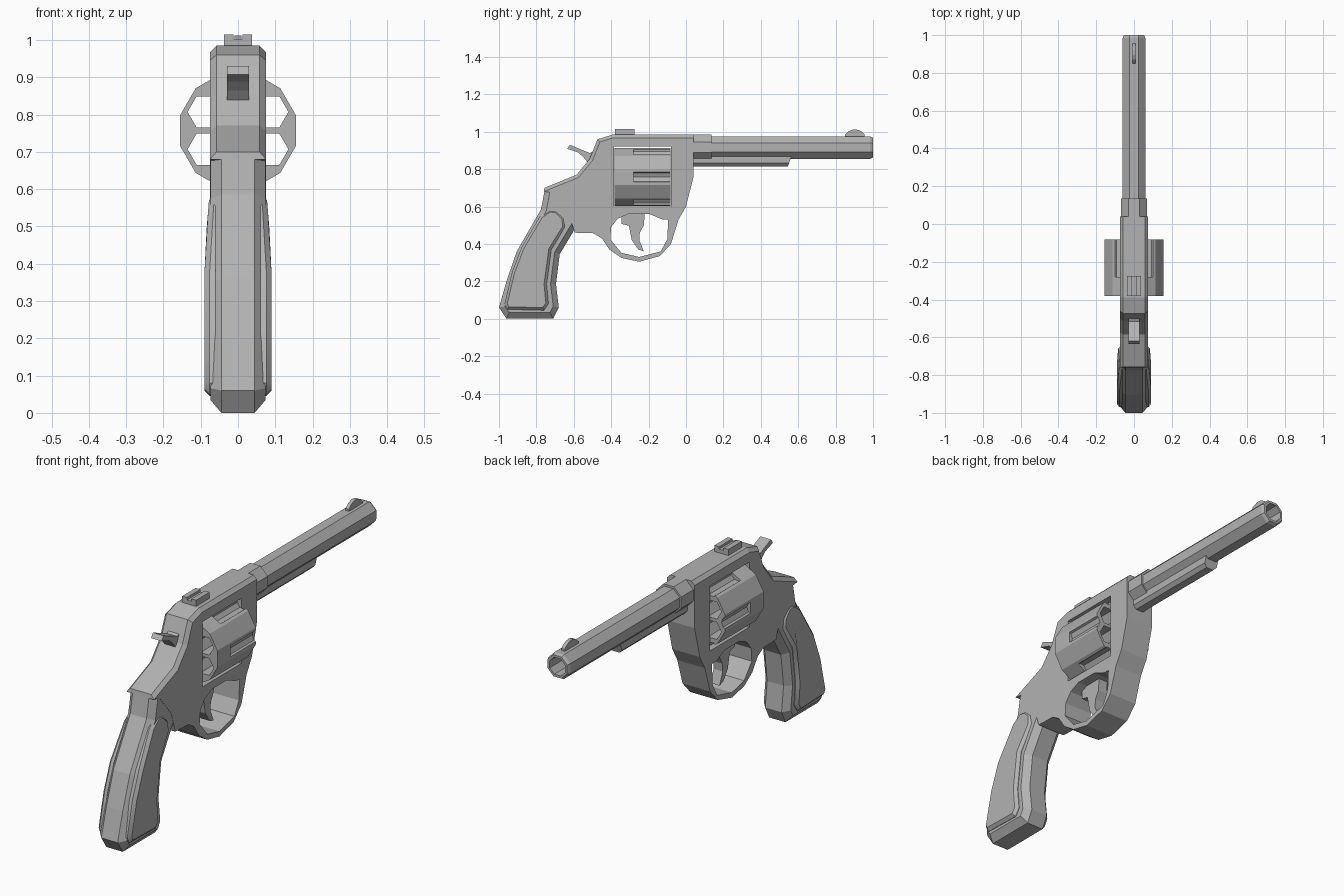
import bpy, bmesh, math
from mathutils import Matrix

old = bpy.data.objects.get("Cube")
if old:
    bpy.data.objects.remove(old, do_unlink=True)

GREY = (0.45, 0.45, 0.45, 1)
steel = bpy.data.materials.new("steel_grey")
steel.use_nodes = True
steel.diffuse_color = GREY
steel.node_tree.nodes["Principled BSDF"].inputs["Base Color"].default_value = GREY


def finish(bm, name):
    bmesh.ops.recalc_face_normals(bm, faces=bm.faces)
    mesh = bpy.data.meshes.new(name)
    bm.to_mesh(mesh)
    bm.free()
    mesh.materials.append(steel)
    obj = bpy.data.objects.new(name, mesh)
    bpy.context.collection.objects.link(obj)
    return obj


def prism(name, profile, x0, x1, chamfer=0, edges=(), sides=(0, 1)):
    """Extrude a (y, z) outline from x0 to x1; chamfer the chosen outline edges."""
    bm = bmesh.new()
    rings = [[bm.verts.new((x, y, z)) for y, z in profile] for x in (x0, x1)]
    n = len(profile)
    for ring in rings:
        bm.faces.new(ring)
    for i in range(n):
        j = (i + 1) % n
        bm.faces.new((rings[0][i], rings[0][j], rings[1][j], rings[1][i]))
    bmesh.ops.recalc_face_normals(bm, faces=bm.faces)
    if chamfer:
        picked = [bm.edges.get((rings[s][i], rings[s][(i + 1) % n])) for s in sides for i in edges]
        bmesh.ops.bevel(bm, geom=picked, offset=chamfer, offset_type='OFFSET',
                        segments=1, affect='EDGES', clamp_overlap=True)
    return finish(bm, name)


def box(name, x0, x1, y0, y1, z0, z1):
    return prism(name, [(y0, z0), (y1, z0), (y1, z1), (y0, z1)], x0, x1)


def turned(name, rings, sides, x=0, z=0, turn=0.5):
    """Faceted round part along y from (y, apothem) rings."""
    bm = bmesh.new()
    loops = []
    for y, apothem in rings:
        r = apothem / math.cos(math.pi / sides)
        angles = [math.tau * (k + turn) / sides for k in range(sides)]
        loops.append([bm.verts.new((x + r * math.cos(a), y, z + r * math.sin(a))) for a in angles])
    for a, b in zip(loops, loops[1:]):
        for k in range(sides):
            m = (k + 1) % sides
            bm.faces.new((a[k], a[m], b[m], b[k]))
    bm.faces.new(loops[0])
    bm.faces.new(loops[-1])
    return finish(bm, name)


def cut(obj, cutter):
    mod = obj.modifiers.new("cut", 'BOOLEAN')
    mod.operation = 'DIFFERENCE'
    mod.solver = 'EXACT'
    mod.object = cutter
    bpy.context.view_layer.objects.active = obj
    bpy.ops.object.modifier_apply(modifier=mod.name)
    bpy.data.objects.remove(cutter, do_unlink=True)


# Frame with trigger guard, chamfered along the back and top
frame_outline = [
    (-.757, .70), (-.585, .77), (-.515, .855), (-.473, .96), (-.39, .985), (.04, .985),
    (.04, .757), (.01, .64), (0, .60), (-.04, .53), (-.08, .40), (-.14, .335), (-.25, .305),
    (-.345, .325), (-.41, .37), (-.45, .43), (-.495, .457), (-.595, .46), (-.625, .56),
    (-.72, .675), (-.76, .68)]
frame = prism("frame", frame_outline, -.075, .075, .03, range(5))
cut(frame, box("window_cutter", -.2, .2, -.385, -.08, .6, .92))
guard_hole = [
    (-.365, .535), (-.31, .56), (-.195, .56), (-.125, .53), (-.095, .53), (-.10, .425),
    (-.135, .36), (-.25, .33), (-.345, .352), (-.405, .425), (-.40, .49)]
cut(frame, prism("guard_cutter", guard_hole, -.2, .2))

# Revolving drum: open chambers, with short flutes between them at the front
AXIS_Z = .757
drum = turned("drum", [(-.382, .155), (-.082, .155)], 12, z=AXIS_Z)
for k in range(6):
    a = math.radians(30 + 60 * k)
    cut(drum, turned("chamber_cutter", [(-.5, .042), (.1, .042)], 6,
                     .1 * math.cos(a), AXIS_Z + .1 * math.sin(a), 0))
    a = math.radians(60 * k)
    cut(drum, turned("flute_cutter", [(-.28, .03), (.1, .03)], 8,
                     .168 * math.cos(a), AXIS_Z + .168 * math.sin(a), a * 8 / math.tau))

# Barrel with open bore, collar and ejector housing
turned("barrel", [(.03, .06), (.985, .06), (1, .053), (1, .042), (.88, .042)], 8, z=.915)
turned("barrel_collar", [(.03, .068), (.135, .068)], 8, z=.917)
bm = bmesh.new()
section = [(-.036, .88), (-.036, .832), (-.02, .815), (.02, .815), (.036, .832), (.036, .88)]
back = [bm.verts.new((x, .03, z)) for x, z in section]
tip = [bm.verts.new((x, .545 + (z - .815) * .33, z)) for x, z in section]
bm.faces.new(back)
bm.faces.new(tip)
for i in range(len(section)):
    j = (i + 1) % len(section)
    bm.faces.new((back[i], back[j], tip[j], tip[i]))
finish(bm, "ejector_housing")

# Sights
prism("front_sight", [(.85, .965), (.85, .985), (.87, 1.003), (.895, 1.012), (.92, 1.01),
                      (.945, .997), (.955, .985), (.955, .965)], -.009, .009)
box("rear_sight_base", -.038, .038, -.38, -.275, .98, 1.003)
for side, tag in ((1, "left"), (-1, "right")):
    a, b = sorted((side * .012, side * .038))
    box("rear_sight_rail_" + tag, a, b, -.38, -.275, 1.0, 1.015)

# Hammer and trigger
prism("hammer", [(-.635, .908), (-.62, .93), (-.545, .898), (-.515, .886), (-.47, .905),
                 (-.47, .80), (-.53, .80), (-.525, .835), (-.55, .865), (-.575, .888)], -.029, .029)
prism("trigger", [(-.345, .58), (-.345, .507), (-.305, .497), (-.29, .42), (-.255, .37),
                  (-.225, .36), (-.25, .42), (-.247, .46), (-.225, .50), (-.22, .58)], -.025, .025)

# Grip core, chamfered everywhere but its top
grip_outline = [
    (-.755, .69), (-.775, .585), (-.905, .36), (-.96, .20), (-1, .06), (-.96, .005), (-.71, .005),
    (-.68, .06), (-.695, .185), (-.675, .345), (-.60, .47), (-.61, .57), (-.69, .69)]
grip = prism("grip", grip_outline, -.0735, .0735, .029, range(10))
low = min(v.co.z for v in grip.data.vertices)
for v in grip.data.vertices:
    if v.co.z < .02:
        v.co.z -= low

# Raised grip panels, thinning toward the top
panel_outline = [
    (-.78, .55), (-.88, .38), (-.93, .25), (-.97, .08), (-.955, .05), (-.76, .045), (-.735, .08),
    (-.745, .185), (-.72, .37), (-.645, .49), (-.65, .54), (-.69, .58), (-.73, .585)]
panel = prism("grip_panel_left", panel_outline, .06, .09, .014, range(13), (1,))
for v in panel.data.vertices:
    if v.co.x > .07:
        v.co.x -= max(0, v.co.z - .42) * .08
mirror = panel.copy()
mirror.data = panel.data.copy()
mirror.name = "grip_panel_right"
mirror.data.transform(Matrix.Scale(-1, 4, (1, 0, 0)))
mirror.data.flip_normals()
bpy.context.collection.objects.link(mirror)
bpy.ops.object.select_all(action='DESELECT')
for obj in (panel, mirror):
    obj.select_set(True)
bpy.context.view_layer.objects.active = panel
bpy.ops.object.shade_smooth_by_angle(angle=math.radians(35))
